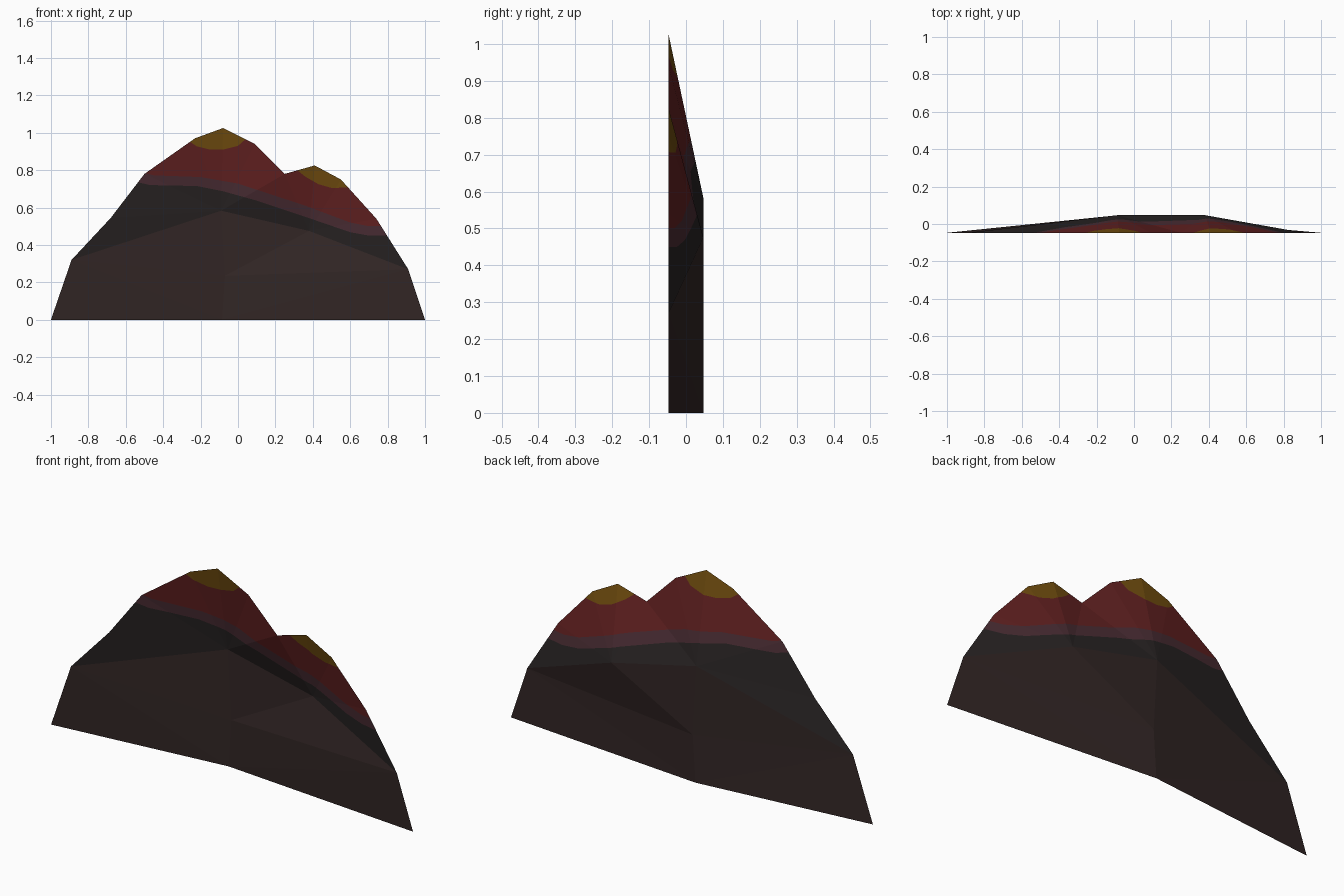
import bpy, bmesh
from mathutils import Vector

if "Cube" in bpy.data.objects:
    bpy.data.objects.remove(bpy.data.objects["Cube"])

DEPTH = 0.047   # outline sits forward, the ridge is pushed back


def srgb(*rgb):
    return tuple((c / 255 / 12.92) if c < 11 else ((c / 255 + 0.055) / 1.055) ** 2.4
                 for c in rgb) + (1,)


COLOURS = [("dark_brown_rock", srgb(50, 38, 37)),
           ("charcoal_rock", srgb(41, 36, 36)),
           ("plum_band", srgb(76, 46, 53)),
           ("red_rock", srgb(101, 34, 34)),
           ("ochre_peak", srgb(117, 80, 16))]

# Skyline of the mountain, left to right (x, z)
outline = [(-1, 0), (-0.89, 0.32), (-0.68, 0.545), (-0.5, 0.78), (-0.23, 0.97),
           (-0.08, 1.025), (0.09, 0.94), (0.25, 0.78), (0.41, 0.825),
           (0.55, 0.75), (0.74, 0.54), (0.91, 0.27), (1, 0)]
# Set-back points: high ridge, low ridge, middle, base
inner = [(-0.09, 0.583), (0.38, 0.475), (-0.07, 0.235), (-0.085, 0)]

# Painted borders (x, z), lowest first
rock_line = [(-1, 0.28), (-0.89, 0.32), (-0.09, 0.583), (0.38, 0.475), (0.91, 0.27), (1, 0.2)]
plum_line = [(-0.6, 0.75), (-0.47, 0.72), (-0.22, 0.715), (-0.08, 0.687), (0.1, 0.637),
             (0.39, 0.54), (0.6, 0.468), (0.7, 0.45), (0.82, 0.45)]
red_line = [(-0.6, 0.81), (-0.45, 0.772), (-0.2, 0.763), (0, 0.728), (0.36, 0.61),
            (0.6, 0.52), (0.7, 0.5), (0.82, 0.5)]
cap_tall = [(-0.27, 0.96), (-0.22, 0.927), (-0.15, 0.91), (-0.08, 0.91),
            (0, 0.93), (0.04, 0.965)]
cap_low = [(0.31, 0.805), (0.36, 0.765), (0.43, 0.725), (0.5, 0.705), (0.6, 0.707)]
borders = [(rock_line, 1), (plum_line, 2), (red_line, 3), (cap_tall, 4), (cap_low, 4)]


def height(line, x):
    """Height of a border at x, or None beyond its ends."""
    for (x0, z0), (x1, z1) in zip(line, line[1:]):
        if x0 <= x <= x1:
            return z0 + (z1 - z0) * (x - x0) / (x1 - x0)
    return None


def cut(bm, faces, point, normal):
    geom = set(faces)
    for f in faces:
        geom.update(f.edges)
        geom.update(f.verts)
    bmesh.ops.bisect_plane(bm, geom=list(geom), dist=1e-5, plane_co=point, plane_no=normal)


# Mountain sheet: fans of faces from the ridge points to the skyline
bm = bmesh.new()
rim = [bm.verts.new((x, -DEPTH, z)) for x, z in outline]
high, low, mid, base = [bm.verts.new((x, DEPTH, z)) for x, z in inner]
for i in range(1, 7):
    bm.faces.new((high, rim[i + 1], rim[i]))
for i in range(7, 11):
    bm.faces.new((low, rim[i + 1], rim[i]))
for tri in [(high, low, rim[7]), (high, mid, low), (low, mid, rim[11]),
            (high, rim[1], mid), (mid, rim[1], base), (rim[1], rim[0], base),
            (mid, base, rim[11]), (base, rim[12], rim[11])]:
    bm.faces.new(tri)
bmesh.ops.recalc_face_normals(bm, faces=bm.faces[:])
if sum(f.normal.y * f.calc_area() for f in bm.faces) > 0:
    bmesh.ops.reverse_faces(bm, faces=bm.faces[:])

# Cut the painted borders into the faces, strip by strip
stations = sorted({x for line, _ in borders for x, _ in line if abs(x) < 1})
for x in stations:
    cut(bm, bm.faces[:], Vector((x, 0, 0)), Vector((1, 0, 0)))
stations = [-1] + stations + [1]
for x0, x1 in zip(stations, stations[1:]):
    for line, _ in borders[1:]:
        za, zb = height(line, x0), height(line, x1)
        if za is None or zb is None:
            continue
        strip = [f for f in bm.faces if x0 < f.calc_center_median().x < x1]
        if strip:
            cut(bm, strip, Vector((x0, 0, za)), Vector((za - zb, 0, x1 - x0)).normalized())

# Colour by height above the borders
for f in bm.faces:
    c = f.calc_center_median()
    for line, index in borders:
        z = height(line, c.x)
        if z is not None and c.z > z:
            f.material_index = index
    f.smooth = False

mesh = bpy.data.meshes.new("mountain")
bm.to_mesh(mesh)
bm.free()
for name, colour in COLOURS:
    mat = bpy.data.materials.new(name)
    mat.diffuse_color = colour
    mat.use_nodes = True
    mat.node_tree.nodes["Principled BSDF"].inputs["Base Color"].default_value = mat.diffuse_color
    mesh.materials.append(mat)
bpy.context.collection.objects.link(bpy.data.objects.new("mountain", mesh))
